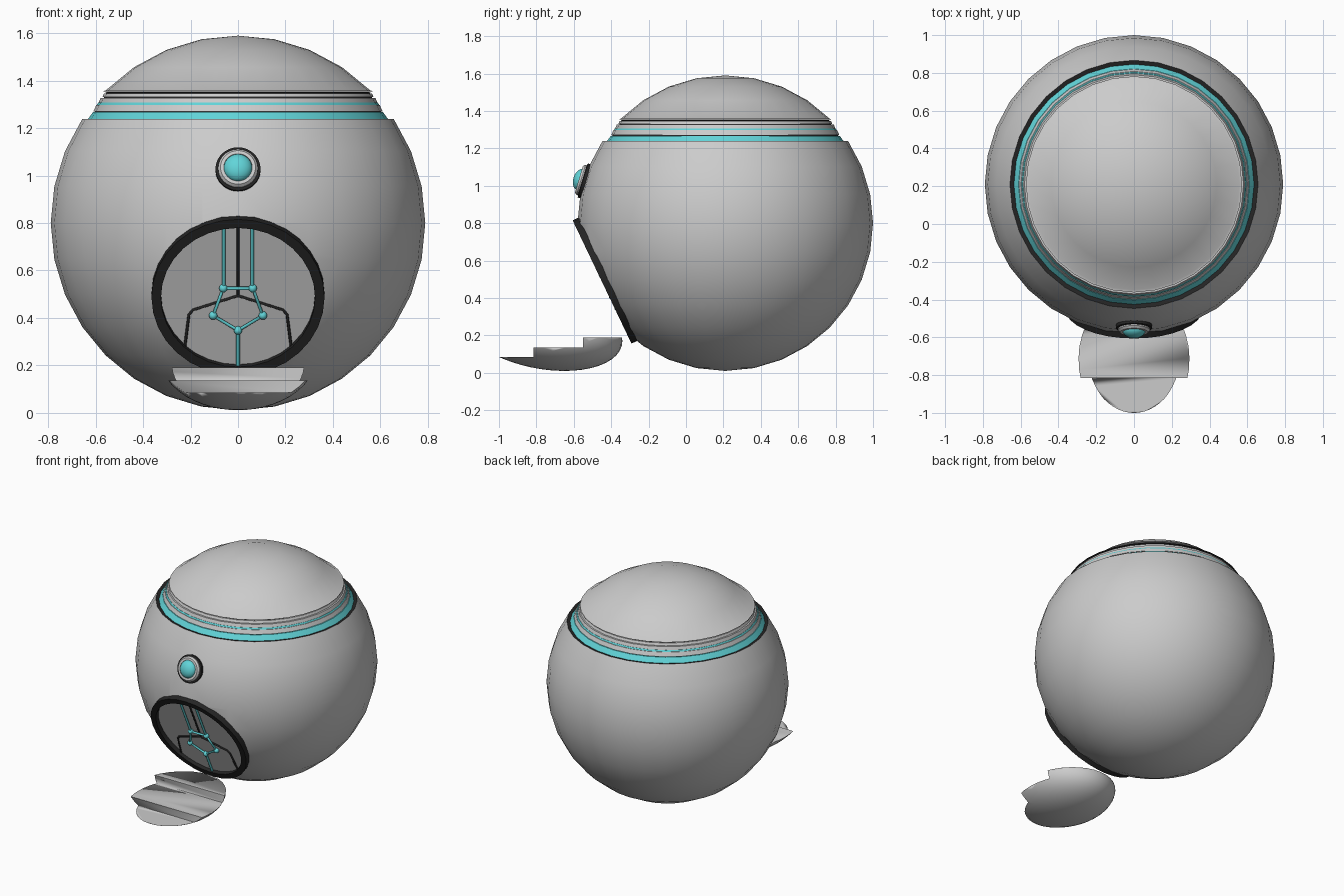
import bpy, bmesh, math
from mathutils import Matrix, Vector

if "Cube" in bpy.data.objects:
    bpy.data.objects.remove(bpy.data.objects["Cube"])

C, R = Vector((0, 0.21, 0.8)), 0.79


def material(name, rgb):
    m = bpy.data.materials.new(name)
    m.diffuse_color = (*rgb, 1)
    m.use_nodes = True
    m.node_tree.nodes["Principled BSDF"].inputs["Base Color"].default_value = m.diffuse_color
    return m


teal = material("teal", (0.12, 0.66, 0.69))
dark = material("dark", (0.018, 0.018, 0.018))


def finish(name, bm, mat=None, matrix=Matrix(), angle=35):
    me = bpy.data.meshes.new(name)
    bm.to_mesh(me)
    bm.free()
    ob = bpy.data.objects.new(name, me)
    bpy.context.collection.objects.link(ob)
    ob.matrix_world = matrix
    if mat:
        me.materials.append(mat)
    bpy.ops.object.select_all(action='DESELECT')
    ob.select_set(True)
    bpy.context.view_layer.objects.active = ob
    bpy.ops.object.shade_smooth_by_angle(angle=math.radians(angle))
    return ob


def lathe(profile, closed=False, seg=32):
    bm = bmesh.new()
    vs = [bm.verts.new((r, 0, z)) for r, z in profile]
    es = [bm.edges.new(p) for p in zip(vs, vs[1:])]
    if closed:
        es.append(bm.edges.new((vs[-1], vs[0])))
    bmesh.ops.spin(bm, geom=vs + es, axis=(0, 0, 1), cent=(0, 0, 0),
                   angle=math.tau, steps=seg)
    bmesh.ops.remove_doubles(bm, verts=bm.verts, dist=1e-5)
    bmesh.ops.recalc_face_normals(bm, faces=bm.faces)
    return bm


def arc(a0, a1, n, r=R):
    angs = [math.radians(a0 + (a1 - a0) * i / n) for i in range(n + 1)]
    return [(max(0, r * math.cos(a)), r * math.sin(a)) for a in angs]


def surface_frame(ny, nz, d):
    # local z points out of the shell, local y runs up the shell
    n = Vector((0, ny, nz)).normalized()
    m = Matrix(((1, 0, 0), (0, -n.z, n.y), (0, -n.y, n.z))).copy()
    m = Matrix(((1, 0, 0), (0, n.z, n.y), (0, -n.y, n.z))).to_4x4()
    m.translation = C + n * d
    return m, n


def tube(name, paths, radius, mat, matrix):
    cu = bpy.data.curves.new(name, 'CURVE')
    cu.dimensions = '3D'
    cu.bevel_depth, cu.bevel_resolution = radius, 2
    cu.use_fill_caps = True
    for pts, cyclic in paths:
        sp = cu.splines.new('POLY')
        sp.points.add(len(pts) - 1)
        for p, (x, y, z) in zip(sp.points, pts):
            p.co = (x, y, z, 1)
        sp.use_cyclic_u = cyclic
    cu.materials.append(mat)
    ob = bpy.data.objects.new(name, cu)
    bpy.context.collection.objects.link(ob)
    ob.matrix_world = matrix


at_c = Matrix.Translation(C)
door_m, door_n = surface_frame(-0.903, -0.431, 0.70)

# spherical shell, sliced flat at the doorway
bm = lathe(arc(-90, 33.75, 11))
bmesh.ops.bisect_plane(bm, geom=bm.verts[:] + bm.edges[:] + bm.faces[:],
                       plane_co=door_n * 0.70, plane_no=door_n, clear_outer=True)
finish("shell", bm, None, at_c)

# top cap and the stepped band below it
finish("roof_cap", lathe([(0.572, 0.556)] + arc(45, 90, 4)), None, at_c)
finish("band_backing", lathe([(0.657, 0.439), (0.63, 0.433), (0.58, 0.50),
                              (0.555, 0.55), (0.572, 0.555)]), dark, at_c, 20)
for name, r0, z0, r1, z1, mat in (
        ("band_lower_teal", 0.636, 0.434, 0.612, 0.467, teal),
        ("band_lower_grey", 0.610, 0.471, 0.598, 0.497, None),
        ("band_upper_teal", 0.596, 0.498, 0.590, 0.507, teal),
        ("band_middle_grey", 0.588, 0.507, 0.580, 0.528, None),
        ("band_upper_grey", 0.572, 0.531, 0.565, 0.547, None)):
    finish(name, lathe([(r0, z0), (r1, z1), (r1 - 0.04, z1), (r0 - 0.04, z0)], True),
           mat, at_c)

# door frame, door disc and raised lower panel
finish("door_frame", lathe([(0.325, -0.01), (0.365, -0.01), (0.365, 0.03), (0.325, 0.03)],
                           True), dark, door_m)
finish("door", lathe([(0, 0), (0.345, 0), (0.345, -0.02), (0, -0.02)]), None, door_m)


def on_door(x, z, h):
    return (x, (z - 0.498) / 0.903, h)


right = [(0.19, 0.435), (0.207, 0.415), (0.225, 0.275)]
outline = [(-x, z) for x, z in reversed(right)] + [(0, 0.495)] + right
top_edge = [on_door(x, z, 0.006) for x, z in outline]
a0 = math.atan2(top_edge[-1][1], top_edge[-1][0])
rim = [(0.335 * math.cos(a), 0.335 * math.sin(a), 0.006)
       for a in (a0 + (-math.pi - 2 * a0) * i / 14 for i in range(15))]
bm = bmesh.new()
face = bm.faces.new([bm.verts.new(p) for p in top_edge + rim])
ext = bmesh.ops.extrude_face_region(bm, geom=[face])
bmesh.ops.translate(bm, vec=(0, 0, -0.008),
                    verts=[v for v in ext["geom"] if isinstance(v, bmesh.types.BMVert)])
bmesh.ops.recalc_face_normals(bm, faces=bm.faces)
finish("door_lower_panel", bm, None, door_m)
tube("door_seams", [(top_edge, False),
                    ([on_door(0, 0.79, 0.003), on_door(0, 0.495, 0.003)], False)],
     0.006, dark, door_m)

# teal pentagon linkage on the door
nodes = [(-0.062, 0.53), (0.062, 0.53), (0.105, 0.415), (0, 0.352), (-0.105, 0.415)]
H = 0.014
tube("door_linkage", [([on_door(x, z, H) for x, z in nodes], True)]
     + [([on_door(x, 0.53, H), on_door(x, 0.785, H)], False) for x in (-0.06, 0.06)]
     + [([on_door(0, 0.352, H), on_door(0, 0.205, H)], False)], 0.008, teal, door_m)
bm = bmesh.new()
for x, z in nodes:
    bmesh.ops.create_uvsphere(bm, u_segments=12, v_segments=8, radius=0.018,
                              matrix=Matrix.Translation(on_door(x, z, H)))
finish("door_linkage_joints", bm, teal, door_m, 60)

# lamp above the door
lamp_m, _ = surface_frame(-0.958, 0.287, 0.765)
finish("lamp_base", lathe([(0, 0), (0.095, 0), (0.095, 0.03), (0.08, 0.034), (0, 0.034)]),
       dark, lamp_m)
finish("lamp_bezel", lathe([(0.084, 0.02), (0.084, 0.04), (0.074, 0.052), (0.06, 0.052),
                            (0.06, 0.02)], True), None, lamp_m)
finish("lamp_lens", lathe([(r, 0.043 + z * 0.65) for r, z in arc(0, 90, 6, 0.06)]),
       teal, lamp_m)

# entrance steps: sheared bowl cut by a stair profile
bm = bmesh.new()
bmesh.ops.create_uvsphere(bm, u_segments=40, v_segments=24, radius=1)
for v in bm.verts:
    x, y, z = v.co
    v.co = (0.327 * x, -0.771 + 0.431 * y, 0.232 + 0.222 * (0.96 * z - 0.28 * y))
steps = finish("entrance_steps", bm)

bm = bmesh.new()
stair = [(-1.4, 0.085), (-0.815, 0.085), (-0.815, 0.135), (-0.55, 0.135),
         (-0.55, 0.19), (0, 0.19), (0, 0.8), (-1.4, 0.8)]
face = bm.faces.new([bm.verts.new((-0.6, y, z)) for y, z in stair])
ext = bmesh.ops.extrude_face_region(bm, geom=[face])
bmesh.ops.translate(bm, vec=(1.2, 0, 0),
                    verts=[v for v in ext["geom"] if isinstance(v, bmesh.types.BMVert)])
bmesh.ops.recalc_face_normals(bm, faces=bm.faces)
cutter = finish("stair_cutter", bm)
cutter.hide_render = True
cutter.hide_set(True)
cut = steps.modifiers.new("stairs", 'BOOLEAN')
cut.operation, cut.object, cut.solver = 'DIFFERENCE', cutter, 'EXACT'
# keep the cut edges crisp: move the smoothing modifier after the cut if there is one
if len(steps.modifiers) > 1:
    steps.modifiers.move(len(steps.modifiers) - 1, 0)
bpy.context.view_layer.objects.active = steps
